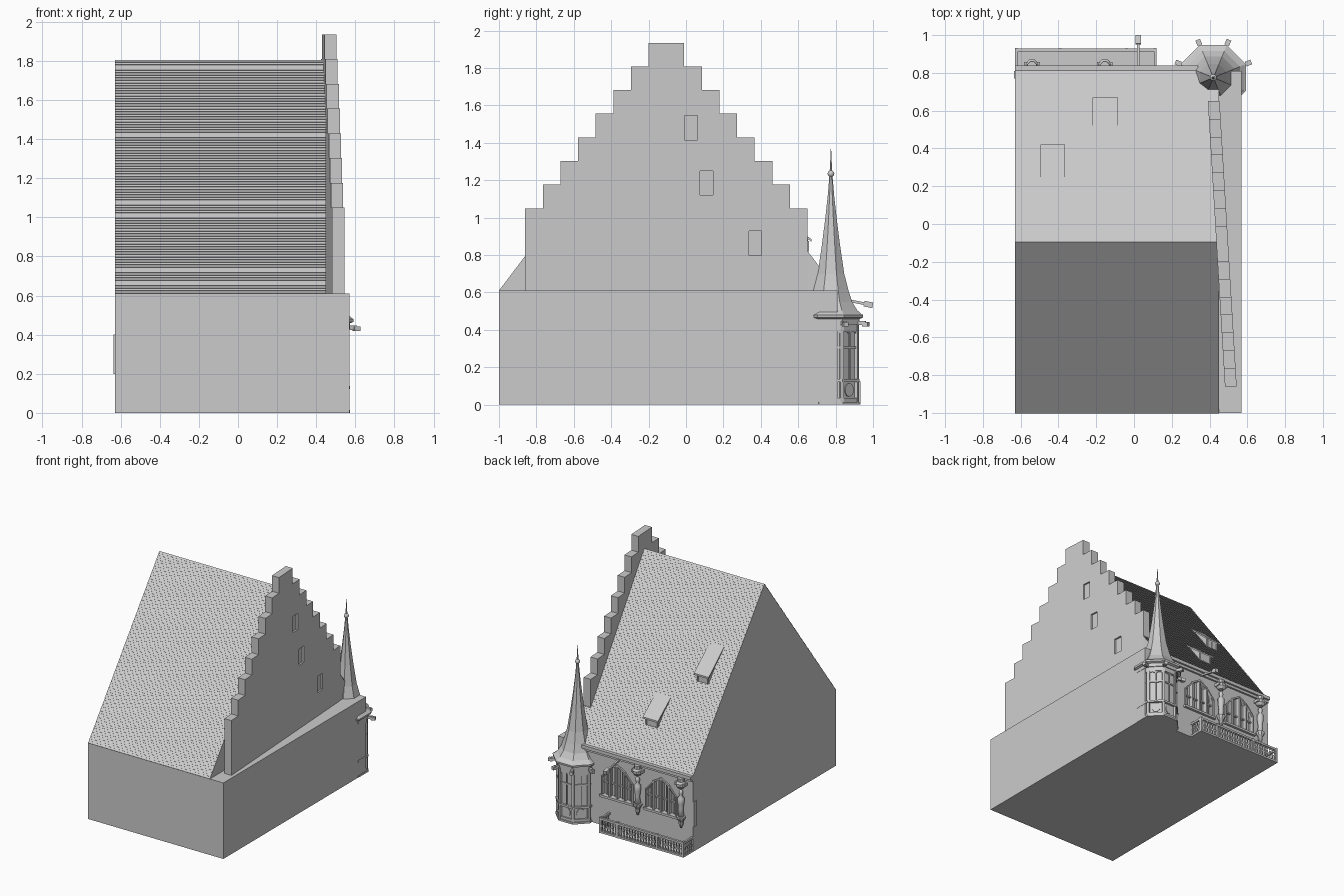
import bpy, bmesh, math
from mathutils import Matrix, Vector

cube = bpy.data.objects.get("Cube")
if cube:
    bpy.data.objects.remove(cube, do_unlink=True)

stone = bpy.data.materials.new("plain grey")
stone.use_nodes = True
GREY = (0.6, 0.6, 0.6, 1)
stone.diffuse_color = GREY
stone.node_tree.nodes["Principled BSDF"].inputs["Base Color"].default_value = GREY


def finish(name, bm, matrix=None):
    if matrix:
        bm.transform(matrix)
    bmesh.ops.recalc_face_normals(bm, faces=bm.faces)
    mesh = bpy.data.meshes.new(name)
    bm.to_mesh(mesh)
    bm.free()
    mesh.materials.append(stone)
    ob = bpy.data.objects.new(name, mesh)
    bpy.context.collection.objects.link(ob)
    return ob


def prism(name, pts, axis, a, b, matrix=None):
    """Extrude a 2D outline: axis x takes (y, z) points, axis y takes (x, z)."""
    bm = bmesh.new()
    put = (lambda p, d: (d, *p)) if axis == "x" else (lambda p, d: (p[0], d, p[1]))
    lo, hi = [[bm.verts.new(put(p, d)) for p in pts] for d in (a, b)]
    bm.faces.new(lo)
    bm.faces.new(hi)
    for i in range(len(pts)):
        j = (i + 1) % len(pts)
        bm.faces.new((lo[i], lo[j], hi[j], hi[i]))
    return finish(name, bm, matrix)


def box(name, x, y, z, matrix=None):
    pts = [(y[0], z[0]), (y[1], z[0]), (y[1], z[1]), (y[0], z[1])]
    return prism(name, pts, "x", x[0], x[1], matrix)


def lathe(name, profile, sides, loc, smooth=False, matrix=None):
    """Revolve (apothem, z) pairs, with flat sides facing the axes."""
    bm = bmesh.new()
    rings = []
    for r, z in profile:
        R = r / math.cos(math.pi / sides)
        angles = [2 * math.pi * (k + 0.5) / sides for k in range(sides)]
        rings.append([bm.verts.new((R * math.cos(t), R * math.sin(t), z)) for t in angles])
    for a, b in zip(rings, rings[1:]):
        for i in range(sides):
            j = (i + 1) % sides
            f = bm.faces.new((a[i], a[j], b[j], b[i]))
            f.smooth = smooth
    bm.faces.new(rings[0])
    bm.faces.new(rings[-1])
    return finish(name, bm, Matrix.Translation(loc) @ (matrix or Matrix()))


def cut(target, cutter):
    mod = target.modifiers.new("cut", "BOOLEAN")
    mod.operation, mod.object, mod.solver = "DIFFERENCE", cutter, "EXACT"
    bpy.context.view_layer.objects.active = target
    bpy.ops.object.modifier_apply(modifier="cut")
    bpy.data.objects.remove(cutter, do_unlink=True)


# Main block and roof core
L, BACK, EAVE, RIDGE, MID = -0.63, 0.81, 0.61, 1.805, -0.095
body = box("main_walls", (L, 0.57), (-1, BACK), (0, EAVE))
prism("roof_core", [(-1, EAVE), (BACK, EAVE), (MID, RIDGE)], "x", L, 0.45)


# Overlapping tile courses on both slopes
def courses(name, foot, rows=90):
    bm = bmesh.new()
    start, end = Vector((foot, EAVE)), Vector((MID, RIDGE))
    step = (end - start) / rows
    normal = Vector((math.copysign(step.y, foot), abs(step.x))).normalized() * 0.004
    for i in range(rows):
        low = start + step * i
        chain = [[bm.verts.new((x, p.x, p.y)) for x in (L, 0.45)]
                 for p in (low, low + normal, low + step)]
        for a, b in zip(chain, chain[1:]):
            bm.faces.new((a[0], a[1], b[1], b[0]))
    return finish(name, bm)


courses("front_roof_tiles", -1)
courses("back_roof_tiles", BACK)

# Stepped gable, slightly skewed in plan
skew = Matrix.Identity(4)
skew[0][1], skew[0][3] = -0.06, 0.43
C, N = -0.105, 8
steps = [(0.095 + 0.0943 * i, 1.935 - 0.1264 * i) for i in range(N)]
right_side = []
for i, (h, z) in enumerate(steps):
    right_side += [(h, z), (h, steps[i + 1][1] if i < N - 1 else EAVE)]
outline = [(C + h, z) for h, z in right_side] + [(C - h, z) for h, z in reversed(right_side)]
gable = prism("stepped_gable", outline, "x", 0, 0.062, skew)
for y, z in ((0.027, 1.48), (0.11, 1.185), (0.37, 0.863)):
    cut(gable, box("gable_cutter", (0.048, 0.1), (y - 0.034, y + 0.034), (z - 0.065, z + 0.065), skew))


# Shed dormers on the back slope
def roof_z(y):
    return EAVE + (BACK - y) * (RIDGE - EAVE) / (BACK - MID)


for n, (x0, x1, yb, yf) in enumerate(((-0.22, -0.085, 0.50, 0.67), (-0.495, -0.365, 0.22, 0.42))):
    zb, zf = roof_z(yb), roof_z(yf) + 0.09
    prism(f"dormer_roof_{n}", [(yb, zb), (yf, zf), (yf, zf - 0.014), (yb, zb - 0.014)], "x", x0, x1)
    face = yf - 0.018
    prism(f"dormer_body_{n}", [(yb, zb - 0.01), (face, zf), (face, roof_z(face) - 0.01)],
          "x", x0 + 0.012, x1 - 0.012)
    for s in (x0 + 0.018, (x0 + x1) / 2 - 0.004, x1 - 0.026):
        box(f"dormer_post_{n}", (s, s + 0.008), (face, face + 0.005), (roof_z(face), zf - 0.01))

# Back eave cornice
box("eave_cornice", (L, 0.34), (BACK - 0.02, 0.84), (0.585, 0.612))
box("eave_moulding", (L, 0.34), (BACK - 0.02, 0.825), (0.565, 0.585))

# Window groups with stepped, slanted heads
TOPS = [0.39, 0.47, 0.51, 0.47, 0.39]
SILL, W = 0.25, 0.068
for n, cx in enumerate((0.04, -0.35)):
    xs = [cx + (i - 2) * W for i in range(5)]
    for i in range(4):
        a, b = xs[i] + 0.007, xs[i + 1] - 0.007
        cut(body, prism("window_cutter", [(a, SILL), (b, SILL), (b, TOPS[i + 1]), (a, TOPS[i])],
                        "y", BACK - 0.025, BACK + 0.05))
        mid = (a + b) / 2
        box(f"window_bar_{n}", (mid - 0.003, mid + 0.003), (BACK - 0.03, BACK - 0.012),
            (SILL, (TOPS[i] + TOPS[i + 1]) / 2))
        box(f"window_transom_{n}", (a, b), (BACK - 0.03, BACK - 0.008), (0.345, 0.355))
        prism(f"window_head_{n}", [(xs[i], TOPS[i]), (xs[i + 1], TOPS[i + 1]),
              (xs[i + 1], TOPS[i + 1] + 0.014), (xs[i], TOPS[i] + 0.014)], "y", BACK - 0.01, BACK + 0.012)
    for x, top in zip(xs, TOPS):
        box(f"window_jamb_{n}", (x - 0.006, x + 0.006), (BACK - 0.01, BACK + 0.01), (SILL, top + 0.01))
    box(f"window_sill_{n}", (xs[0] - 0.015, xs[-1] + 0.015), (BACK - 0.01, 0.83), (SILL - 0.018, SILL))

# Wall figures on consoles under canopies
FIGURE = [(0.012, 0.27), (0.022, 0.275), (0.017, 0.33), (0.024, 0.38), (0.025, 0.42),
          (0.009, 0.44), (0.016, 0.455), (0.015, 0.475), (0.005, 0.487)]
for n, x in enumerate((-0.155, -0.54)):
    at = (x, 0.835, 0)
    lathe(f"console_{n}", [(0.006, 0.18), (0.016, 0.21), (0.016, 0.23), (0.032, 0.262), (0.032, 0.272)], 8, at)
    lathe(f"wall_figure_{n}", FIGURE, 12, at, True)
    lathe(f"canopy_{n}", [(0.02, 0.5), (0.036, 0.52), (0.036, 0.54), (0.024, 0.555), (0.024, 0.58)], 8, at)
    box(f"canopy_block_{n}", (x - 0.042, x + 0.042), (BACK - 0.01, 0.858), (0.522, 0.545))

# Small side niche near the back corner
box("side_niche_plate", (L - 0.006, L + 0.01), (0.77, BACK), (0.2, 0.4))

# Hoist beam under the eave
tilt = Matrix.Translation((0.022, 0.82, 0.567)) @ Matrix.Rotation(-0.2, 4, "X")
box("hoist_beam", (-0.006, 0.006), (-0.02, 0.18), (-0.007, 0.007), tilt)
box("hoist_head", (-0.014, 0.014), (0.135, 0.182), (-0.015, 0.015), tilt)

# Balcony with balusters
X1, Y1 = 0.12, 0.93
box("balcony_floor", (L, X1), (BACK - 0.01, Y1), (0, 0.015))
box("balcony_rail", (L, X1), (Y1 - 0.018, Y1), (0.104, 0.12))
BALUSTER = [(0.006, 0.015), (0.006, 0.025), (0.003, 0.035), (0.0075, 0.055), (0.003, 0.085), (0.006, 0.104)]
for i in range(30):
    lathe("baluster", BALUSTER, 8, (L + 0.02 + i * 0.0245, Y1 - 0.009, 0), True)
for x in (L + 0.008, -0.39, -0.04, X1 - 0.008):
    box("balcony_post", (x - 0.008, x + 0.008), (Y1 - 0.018, Y1 + 0.002), (0, 0.125))
for x in (L, X1 - 0.015):
    box("balcony_side_rail", (x, x + 0.015), (BACK, Y1), (0.104, 0.12))
    for k in range(4):
        lathe("side_baluster", BALUSTER, 8, (x + 0.0075, 0.826 + k * 0.025, 0), True)

# Octagonal corner turret
T = (0.42, 0.775, 0)
lathe("turret_core", [(0.134, 0), (0.134, 0.47)], 8, T)
for name, r, z0, z1 in (("foot", 0.153, 0, 0.015), ("plinth", 0.145, 0.015, 0.035),
                        ("sill_band", 0.152, 0.122, 0.138), ("head_band", 0.145, 0.395, 0.43),
                        ("top_band", 0.152, 0.43, 0.465)):
    lathe("turret_" + name, [(r, z0), (r, z1)], 8, T)
lathe("turret_eave", [(0.145, 0.455), (0.17, 0.465), (0.172, 0.48), (0.16, 0.485)], 8, T)
lathe("turret_spire", [(0.168, 0.48), (0.14, 0.505), (0.113, 0.55), (0.094, 0.61), (0.071, 0.7), (0.049, 0.85),
                       (0.03, 1.0), (0.017, 1.12), (0.008, 1.23), (0.004, 1.3), (0.001, 1.37)], 8, T)
ball = [(max(0.001, 0.018 * math.sin(t * math.pi / 8)), 1.235 - 0.018 * math.cos(t * math.pi / 8)) for t in range(9)]
lathe("spire_ball", ball, 16, T, True)

# Turret window bays, corner posts and waterspouts
for k in range(5):
    turn = Matrix.Translation(T) @ Matrix.Rotation(math.radians(45 * k - 90), 4, "Z")
    for x in (-0.057, -0.003, 0.049):
        wide = 0.006 if x == -0.003 else 0.008
        box("turret_mullion", (x, x + wide), (0.13, 0.144), (0.138, 0.4), turn)
    box("turret_transom", (-0.055, 0.055), (0.13, 0.142), (0.3, 0.312), turn)
    for x in (-0.027, 0.027):
        arch = [(x + 0.026 * math.cos(t * math.pi / 6), 0.37 + 0.02 * math.sin(t * math.pi / 6)) for t in range(7)]
        prism("turret_arch", [(x + 0.026, 0.4)] + arch + [(x - 0.026, 0.4)], "y", 0.13, 0.141, turn)
    oval = [(0.032 * math.cos(t * math.pi / 8), 0.079 + 0.036 * math.sin(t * math.pi / 8)) for t in range(16)]
    prism("turret_oval", oval, "y", 0.13, 0.14, turn)
for k in range(4):
    turn = Matrix.Translation(T) @ Matrix.Rotation(math.radians(45 * k + 22.5 - 90), 4, "Z")
    box("turret_corner_post", (-0.009, 0.009), (0.135, 0.158), (0.015, 0.45), turn)
    box("waterspout", (-0.009, 0.009), (0.14, 0.2), (0.425, 0.447), turn)
    box("waterspout_head", (-0.013, 0.013), (0.185, 0.217), (0.419, 0.443), turn)
